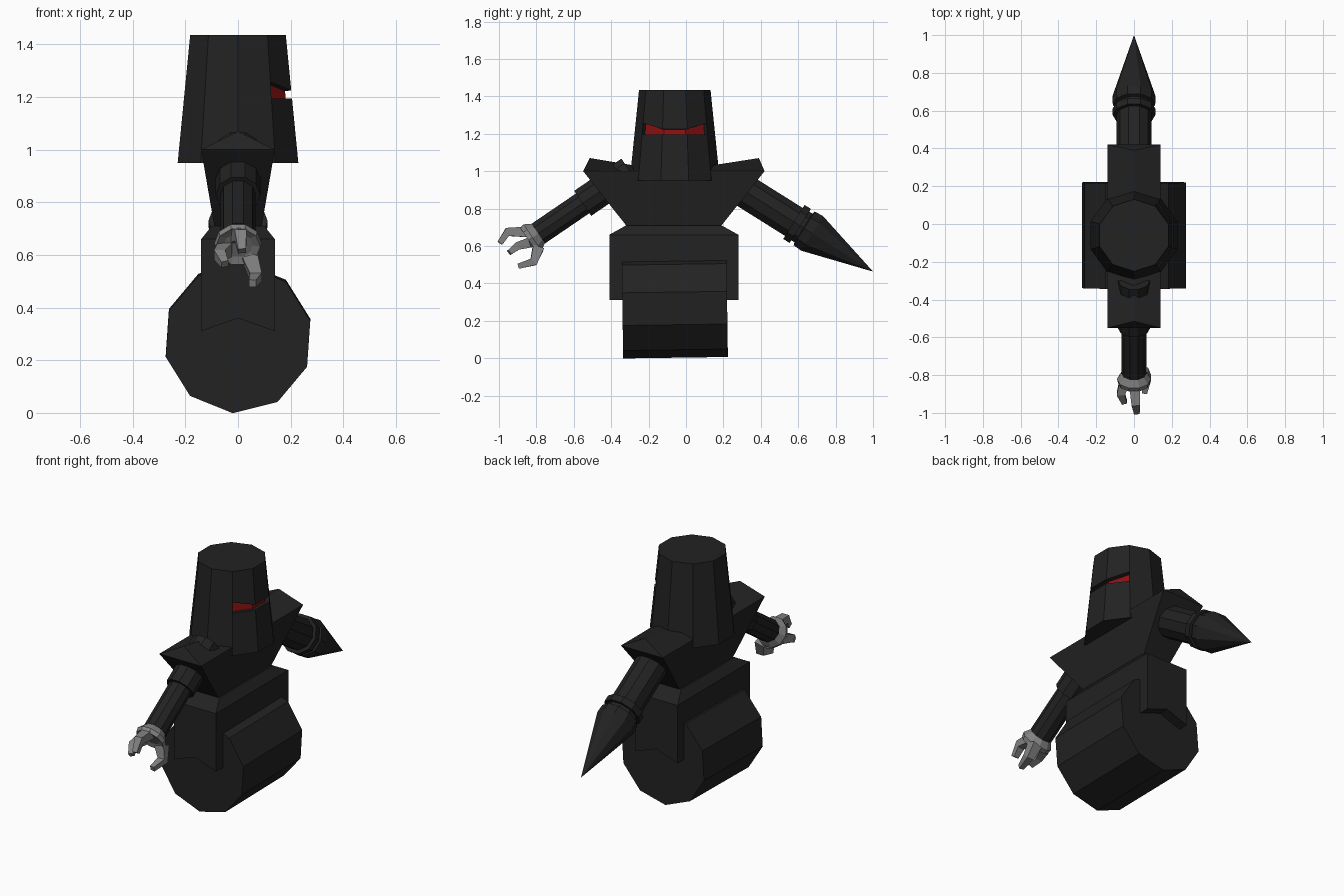
import bpy, bmesh, math
from mathutils import Vector, Matrix

if "Cube" in bpy.data.objects:
    bpy.data.objects.remove(bpy.data.objects["Cube"])


def material(name, rgb):
    m = bpy.data.materials.new(name)
    m.diffuse_color = (*rgb, 1)
    m.use_nodes = True
    m.node_tree.nodes["Principled BSDF"].inputs["Base Color"].default_value = m.diffuse_color
    return m


BLACK = material("black_iron", (0.016, 0.016, 0.016))
GREY = material("grey_steel", (0.22, 0.22, 0.22))
RED = material("red_glow", (0.25, 0.006, 0.006))


def finish(name, bm, *mats):
    bmesh.ops.recalc_face_normals(bm, faces=bm.faces[:])
    me = bpy.data.meshes.new(name)
    bm.to_mesh(me)
    bm.free()
    for m in mats:
        me.materials.append(m)
    ob = bpy.data.objects.new(name, me)
    bpy.context.collection.objects.link(ob)
    return ob


def solid(name, verts, faces, mat):
    bm = bmesh.new()
    vs = [bm.verts.new(v) for v in verts]
    for f in faces:
        bm.faces.new([vs[i] for i in f])
    return finish(name, bm, mat)


def lathe(name, start, toward, profile, mat, sides=10, twist=0.0):
    """Turned part: profile holds (distance along axis, radius)."""
    start, axis = Vector(start), (Vector(toward) - Vector(start)).normalized()
    rot = axis.to_track_quat('Z', 'Y').to_matrix()
    bm, rings = bmesh.new(), []
    for d, r in profile:
        ring = []
        for i in range(sides):
            a = 2 * math.pi * i / sides + twist
            ring.append(bm.verts.new(start + rot @ Vector((r * math.cos(a), r * math.sin(a), d))))
        rings.append(ring)
    for a, b in zip(rings, rings[1:]):
        for i in range(sides):
            j = (i + 1) % sides
            bm.faces.new((a[i], a[j], b[j], b[i]))
    bm.faces.new(rings[0])
    bm.faces.new(rings[-1])
    bmesh.ops.remove_doubles(bm, verts=bm.verts[:], dist=0.0005)
    return finish(name, bm, mat)


def finger(name, points, widths, mat):
    """Tapered square claw following a bent path."""
    bm, rings = bmesh.new(), []
    pts = [Vector(p) for p in points]
    for i, (p, w) in enumerate(zip(pts, widths)):
        t = (pts[min(i + 1, len(pts) - 1)] - pts[max(i - 1, 0)]).normalized()
        u = t.cross(Vector((1, 0, 0))).normalized()
        v = t.cross(u)
        rings.append([bm.verts.new(p + w / 2 * (u * a + v * b))
                      for a, b in ((1, 1), (1, -1), (-1, -1), (-1, 1))])
    for a, b in zip(rings, rings[1:]):
        for i in range(4):
            j = (i + 1) % 4
            bm.faces.new((a[i], a[j], b[j], b[i]))
    bm.faces.new(rings[0])
    bm.faces.new(rings[-1])
    return finish(name, bm, mat)


MID = -0.06  # body centre along y

# Drum wheel lying across the body, tilted very slightly
wheel = bmesh.new()
bmesh.ops.create_cone(wheel, cap_ends=True, segments=10, radius1=0.283, radius2=0.283, depth=0.56)
bmesh.ops.transform(wheel, verts=wheel.verts[:], matrix=(
    Matrix.Translation((0, MID, 0.285)) @ Matrix.Rotation(math.radians(0.8), 4, 'X')
    @ Matrix.Rotation(math.radians(4), 4, 'Y') @ Matrix.Rotation(math.radians(90), 4, 'X')
    @ Matrix.Rotation(math.radians(0), 4, 'Z')))
finish("wheel", wheel, BLACK)

# Wheel housing with notched side plates and chamfered top
end = [(-0.14, 0.31), (0, 0.36), (0.14, 0.31), (0.14, 0.66), (-0.14, 0.66)]
verts = [(x, y, z) for y in (-0.41, 0.28) for x, z in end]
verts += [(x, y, 0.71) for y in (-0.32, 0.19) for x in (-0.10, 0.10)]
solid("wheel_housing", verts, [
    (0, 1, 2, 3, 4), (5, 6, 7, 8, 9), (0, 1, 6, 5), (1, 2, 7, 6), (2, 3, 8, 7), (0, 4, 9, 5),
    (4, 3, 11, 10), (9, 8, 13, 12), (3, 8, 13, 11), (4, 9, 12, 10), (10, 11, 13, 12)], BLACK)

# Torso flaring into roofed shoulders
verts = [(x, y, 0.71) for y in (-0.32, 0.19) for x in (-0.09, 0.09)]
verts += [(x, y, 1.0) for y in (-0.55, MID, 0.42) for x in (-0.14, 0.14)]
verts += [(0, -0.515, 1.07), (0, MID, 0.995), (0, 0.39, 1.07)]
solid("torso", verts, [
    (0, 1, 3, 2), (0, 1, 5, 4), (2, 3, 9, 8), (0, 4, 6, 8, 2), (1, 5, 7, 9, 3),
    (4, 5, 10), (8, 9, 12), (4, 10, 11, 6), (5, 10, 11, 7), (6, 11, 12, 8), (7, 11, 12, 9)], BLACK)

# Helmet: ten-sided bucket with a recessed eye slit over its three front faces
bm, rings = bmesh.new(), []
for level in range(4):
    ring = []
    for i in range(10):
        z = (0.95, 1.195, 1.225 if i in (0, 9) else 1.257, 1.435)[level]
        r = 0.241 - 0.05 * (z - 0.95) / 0.485
        a = math.radians(18 + 36 * i)
        ring.append(bm.verts.new((r * math.cos(a), MID + r * math.sin(a), z)))
    rings.append(ring)
slit = []
for level, (a, b) in enumerate(zip(rings, rings[1:])):
    for i in range(10):
        j = (i + 1) % 10
        f = bm.faces.new((a[i], a[j], b[j], b[i]))
        if level == 1 and i in (8, 9, 0):
            slit.append(f)
bm.faces.new(rings[0])
bm.faces.new(rings[-1])
bmesh.ops.recalc_face_normals(bm, faces=bm.faces[:])
bmesh.ops.inset_region(bm, faces=slit, thickness=0.0005, depth=-0.025)
for f in slit:
    f.material_index = 1
finish("helmet", bm, BLACK, RED)

# Claw arm: sleeve, forearm, palm and three bent claws
shoulder, wrist = (0, -0.30, 1.0), (0, -0.79, 0.666)
lathe("claw_arm_sleeve", shoulder, wrist, [(0, 0.085), (0.305, 0.085)], BLACK)
lathe("claw_forearm", shoulder, wrist, [(0.2, 0.067), (0.593, 0.067)], BLACK)
lathe("claw_palm", shoulder, wrist, [(0.585, 0.06), (0.63, 0.09), (0.655, 0.085), (0.645, 0.055)], GREY)
finger("claw_upper", [(0, -0.82, 0.675), (0.01, -0.955, 0.675), (0.015, -0.995, 0.615)],
       (0.06, 0.045, 0.03), GREY)
finger("claw_left", [(-0.05, -0.83, 0.62), (-0.07, -0.90, 0.60), (-0.05, -0.945, 0.565)],
       (0.055, 0.042, 0.028), GREY)
finger("claw_right", [(0.045, -0.79, 0.59), (0.068, -0.815, 0.515), (0.055, -0.895, 0.492)],
       (0.06, 0.045, 0.028), GREY)

# Spike arm: upper arm, collar ring and long pointed head
root, tip = (0, 0.20, 0.965), (0, 1.0, 0.463)
lathe("spike_arm", root, tip, [(0, 0.093), (0.46, 0.093)], BLACK)
lathe("spike_collar", root, tip, [(0.445, 0.113), (0.485, 0.113)], BLACK)
lathe("spike_head", root, tip, [(0.47, 0.095), (0.505, 0.095), (0.51, 0.112), (0.56, 0.115),
                                (0.9445, 0.0)], BLACK)
